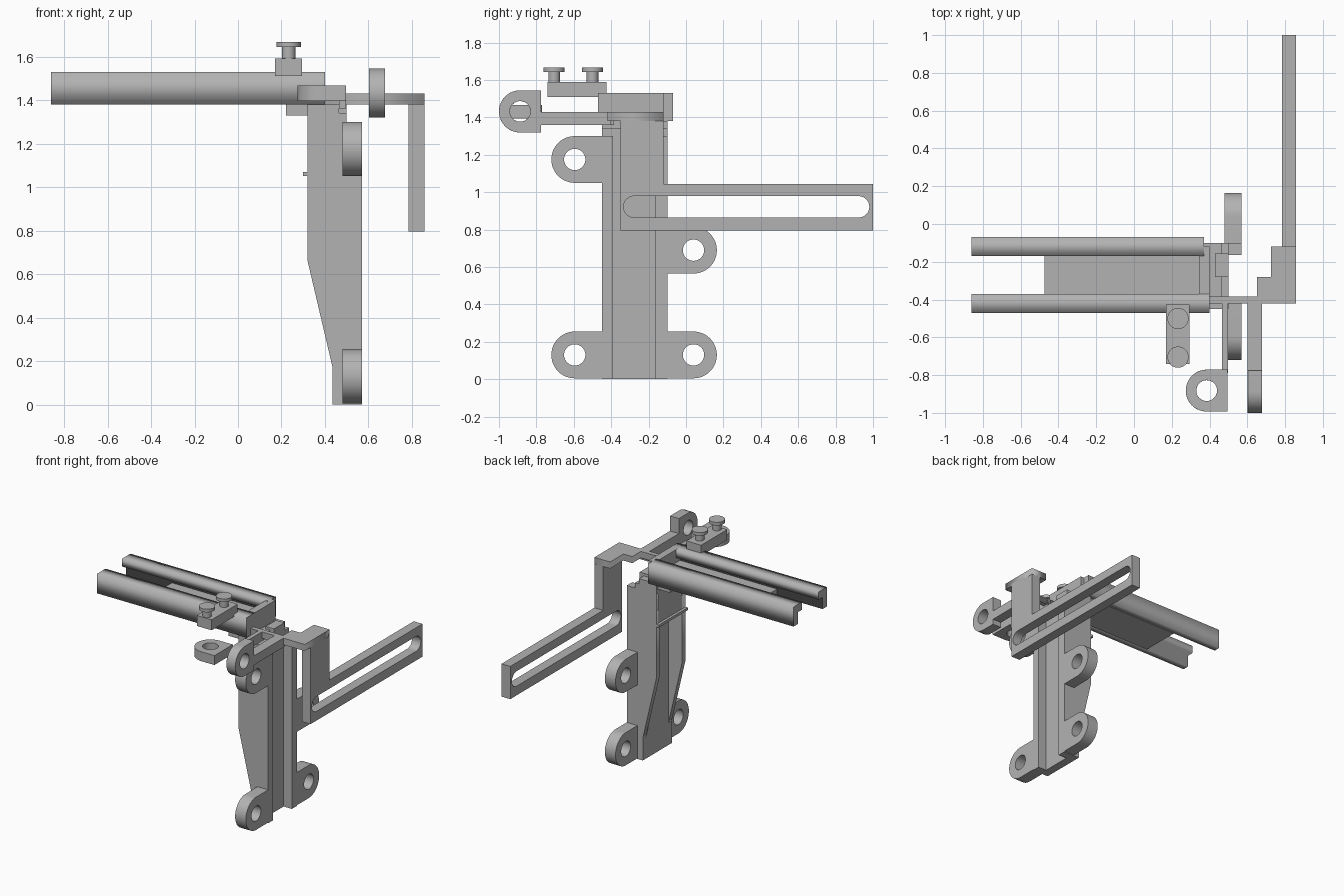
import bpy, bmesh, math
from mathutils import Matrix, Vector

cube = bpy.data.objects.get("Cube")
if cube:
    bpy.data.objects.remove(cube, do_unlink=True)

grey = bpy.data.materials.new("plain_grey")
grey.use_nodes = True
tone = (0.45, 0.45, 0.45, 1)
grey.diffuse_color = tone
grey.node_tree.nodes["Principled BSDF"].inputs["Base Color"].default_value = tone

# Outline planes: a, b and depth mapped onto world axes
PLANES = {
    "xy": Matrix.Identity(4),
    "yz": Matrix(((0, 0, 1, 0), (1, 0, 0, 0), (0, 1, 0, 0), (0, 0, 0, 1))),
    "xz": Matrix(((1, 0, 0, 0), (0, 0, -1, 0), (0, 1, 0, 0), (0, 0, 0, 1))),
}


def finish(name, mesh, smooth=False):
    obj = bpy.data.objects.new(name, mesh)
    bpy.context.collection.objects.link(obj)
    mesh.materials.clear()
    mesh.materials.append(grey)
    if smooth:
        bpy.ops.object.select_all(action='DESELECT')
        obj.select_set(True)
        bpy.context.view_layer.objects.active = obj
        bpy.ops.object.shade_smooth_by_angle(angle=math.radians(35))
    return obj


def box(name, x, y, z):
    bm = bmesh.new()
    bmesh.ops.create_cube(bm, size=1)
    for v in bm.verts:
        v.co = Vector([(r[0] + r[1]) / 2 + c * (r[1] - r[0])
                       for r, c in zip((x, y, z), v.co)])
    mesh = bpy.data.meshes.new(name)
    bm.to_mesh(mesh)
    bm.free()
    return finish(name, mesh)


def plate(name, plane, loops, d0, d1, smooth=False):
    """Extrude an outline with optional holes from depth d0 to d1."""
    curve = bpy.data.curves.new(name, 'CURVE')
    curve.dimensions = '2D'
    curve.fill_mode = 'BOTH'
    curve.extrude = (d1 - d0) / 2
    for pts in loops:
        spline = curve.splines.new('POLY')
        spline.points.add(len(pts) - 1)
        for p, (a, b) in zip(spline.points, pts):
            p.co = (a, b, 0, 1)
        spline.use_cyclic_u = True
    temp = bpy.data.objects.new(name + "_outline", curve)
    bpy.context.collection.objects.link(temp)
    bpy.context.view_layer.update()
    deps = bpy.context.evaluated_depsgraph_get()
    mesh = bpy.data.meshes.new_from_object(temp.evaluated_get(deps))
    bpy.data.objects.remove(temp, do_unlink=True)
    bm = bmesh.new()
    bm.from_mesh(mesh)
    bmesh.ops.remove_doubles(bm, verts=bm.verts, dist=1e-5)
    bmesh.ops.translate(bm, verts=bm.verts, vec=(0, 0, (d0 + d1) / 2))
    bmesh.ops.transform(bm, verts=bm.verts, matrix=PLANES[plane])
    bmesh.ops.recalc_face_normals(bm, faces=bm.faces)
    bm.to_mesh(mesh)
    bm.free()
    return finish(name, mesh, smooth)


def arc(a, b, r, start=0, sweep=360, n=40):
    count = n if sweep == 360 else n + 1
    return [(a + r * math.cos(math.radians(start + sweep * i / n)),
             b + r * math.sin(math.radians(start + sweep * i / n))) for i in range(count)]


def tongue(a, b, r, reach, side):
    """Half-round outline with a straight tail toward side (+1 or -1) along a."""
    pts = arc(a, b, r, 90 if side > 0 else -90, 180, 24)
    return pts + [(a + side * reach, pts[-1][1]), (a + side * reach, pts[0][1])]


# Column: spine, flanges beside the groove, tapered ribs, head and ledge
FRONT, BACK = -0.45, -0.10
box("column_spine", (0.435, 0.50), (FRONT, BACK), (0, 1.34))
for name, y in (("front_flange", (FRONT, -0.39)), ("back_flange", (-0.165, BACK))):
    box(name, (0.49, 0.57), y, (0, 1.30))
rib = [(0.32, 1.30), (0.32, 0.66), (0.435, 0.17), (0.45, 0.17), (0.45, 1.30)]
for name, y in (("front_rib", FRONT), ("back_rib", BACK - 0.04)):
    plate(name, "xz", [rib], -y - 0.04, -y)
box("column_head", (0.32, 0.465), (FRONT, BACK), (1.05, 1.38))
box("column_ledge", (0.30, 0.33), (FRONT, BACK), (1.05, 1.07))
box("column_top_block", (0.43, 0.50), (-0.28, -0.155), (1.33, 1.40))
box("rail_support", (0.22, 0.33), (-0.43, -0.12), (1.33, 1.385))

# Mounting lugs
for name, y, z, side in (("upper_front_lug", -0.595, 1.175, 1), ("lower_front_lug", -0.595, 0.13, 1),
                         ("middle_back_lug", 0.04, 0.69, -1), ("lower_back_lug", 0.04, 0.13, -1)):
    plate(name, "yz", [tongue(y, z, 0.125, 0.195, side), arc(y, z, 0.057)], 0.48, 0.57, True)

# Horizontal rail: two lipped sides, floor and end wall
MID = -0.27
for name, s, end in (("front_rail", -1, 0.40), ("back_rail", 1, 0.37)):
    section = [(MID + s * a, b) for a, b in
               ((0.20, 1.38), (0.20, 1.53), (0.10, 1.53), (0.10, 1.47), (0.15, 1.47), (0.15, 1.38))]
    plate(name, "yz", [section], -0.86, end)
box("rail_floor", (-0.475, 0.36), (-0.43, -0.11), (1.38, 1.43))
box("rail_end_wall", (0.345, 0.40), (-0.46, -0.12), (1.38, 1.53))

# Clamp block with two knobs
box("knob_block", (0.17, 0.295), (-0.74, -0.425), (1.51, 1.59))
for name, y in (("front_knob", -0.705), ("back_knob", -0.50)):
    plate(name + "_stem", "xy", [arc(0.233, y, 0.031)], 1.58, 1.645, True)
    plate(name + "_cap", "xy", [arc(0.233, y, 0.056)], 1.643, 1.667, True)

# Front rings with rounded rims and their arms
rings = [plate("flat_ring", "xy", [tongue(0.385, -0.882, 0.111, 0.111, 1),
                                   arc(0.385, -0.882, 0.055)], 1.395, 1.467, True),
         plate("upright_ring", "yz", [tongue(-0.887, 1.432, 0.113, 0.113, 1),
                                      arc(-0.887, 1.432, 0.055)], 0.602, 0.677, True)]
for ring in rings:
    bevel = ring.modifiers.new("rounded_rim", 'BEVEL')
    bevel.width = 0.014
    bevel.segments = 3
    bevel.limit_method = 'ANGLE'
    bevel.angle_limit = math.radians(50)
box("flat_ring_arm", (0.465, 0.497), (-0.79, -0.385), (1.36, 1.43))
box("upright_ring_arm", (0.602, 0.677), (-0.79, -0.40), (1.36, 1.43))

# Stepped side bracket
bracket = [(0.39, -0.42), (0.858, -0.42), (0.858, -0.12), (0.725, -0.12), (0.725, -0.28),
           (0.65, -0.28), (0.65, -0.385), (0.39, -0.385)]
plate("side_bracket", "xy", [bracket], 1.38, 1.43)

# Hanging slotted arm
arm = [(-0.35, 0.795), (1.0, 0.795), (1.0, 1.045), (-0.12, 1.045), (-0.12, 1.40), (-0.35, 1.40)]
slot = arc(-0.277, 0.922, 0.057, 90, 180, 20) + arc(0.923, 0.922, 0.057, -90, 180, 20)
plate("slotted_arm", "yz", [arm, slot], 0.784, 0.858, True)
